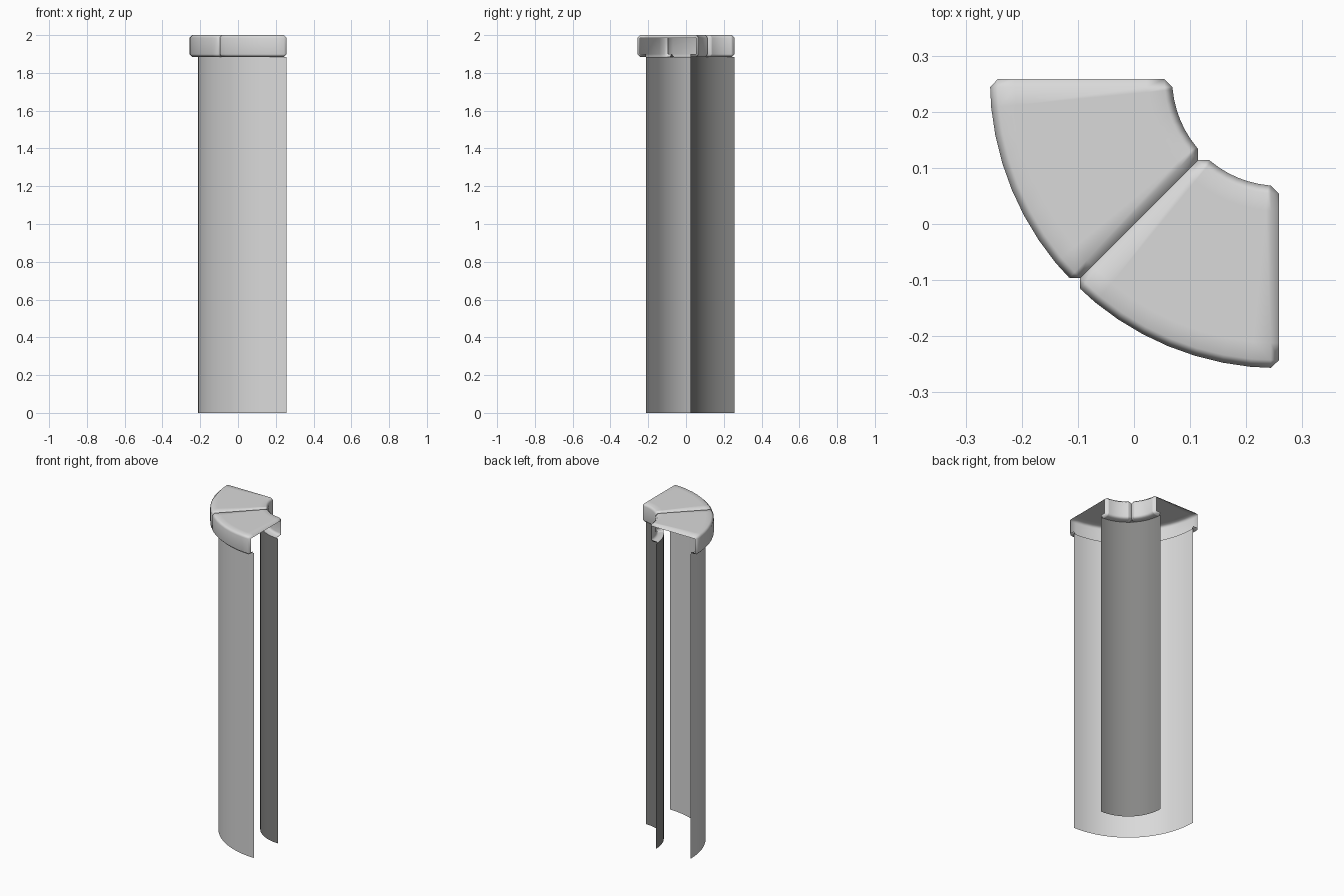
import bpy
import bmesh
from math import cos, sin, pi
from mathutils import Vector

if "Cube" in bpy.data.objects:
    bpy.data.objects.remove(bpy.data.objects["Cube"], do_unlink=True)

CENTRE = 0.258                  # both walls and coping turn about this corner
CAP_BOTTOM, CAP_TOP = 1.885, 2.0
CAP_IN, WALL_IN, WALL_OUT, CAP_OUT = 0.19, 0.235, 0.47, 0.515
STEPS = 8


def material(name, colour):
    mat = bpy.data.materials.new(name)
    mat.use_nodes = True
    mat.diffuse_color = colour
    mat.node_tree.nodes["Principled BSDF"].inputs["Base Color"].default_value = colour
    return mat


pale = material("pale_grey_stone", (0.7, 0.7, 0.7, 1))
dark = material("dark_grey_stone", (0.24, 0.24, 0.235, 1))


def polar(radius, angle, z):
    return Vector((CENTRE + radius * cos(angle), CENTRE + radius * sin(angle), z))


def finish(bm, name, mat):
    mesh = bpy.data.meshes.new(name)
    bm.to_mesh(mesh)
    bm.free()
    obj = bpy.data.objects.new(name, mesh)
    bpy.context.collection.objects.link(obj)
    mesh.materials.append(mat)
    bpy.ops.object.select_all(action="DESELECT")
    obj.select_set(True)
    bpy.context.view_layer.objects.active = obj
    bpy.ops.object.shade_smooth_by_angle(angle=pi / 3)
    return obj


# Thin curved wall skin, a quarter turn
def wall_skin(name, radius, outward, mat):
    bm = bmesh.new()
    count = 2 * STEPS
    rows = [[bm.verts.new(polar(radius, pi + pi / 2 * i / count, z)) for i in range(count + 1)]
            for z in (0, CAP_BOTTOM)]
    low, high = rows
    for i in range(count):
        face = bm.faces.new((low[i], low[i + 1], high[i + 1], high[i]))
        if not outward:
            face.normal_flip()
    finish(bm, name, mat)


# Hollow coping block: bevelled sector, open at its ends and between the walls
def coping(name, start):
    bm = bmesh.new()
    radii = (CAP_IN, WALL_IN, WALL_OUT, CAP_OUT)
    angles = [start + pi / 4 * i / STEPS for i in range(STEPS + 1)]
    grid = [[[bm.verts.new(polar(r, a, z)) for a in angles] for r in radii]
            for z in (CAP_BOTTOM, CAP_TOP)]
    low, high = grid
    for j in range(3):
        for i in range(STEPS):
            for layer in grid:
                bm.faces.new((layer[j][i], layer[j + 1][i], layer[j + 1][i + 1], layer[j][i + 1]))
        for i in (0, STEPS):
            bm.faces.new((low[j][i], low[j + 1][i], high[j + 1][i], high[j][i]))
    for j in (0, 3):
        for i in range(STEPS):
            bm.faces.new((low[j][i], low[j][i + 1], high[j][i + 1], high[j][i]))
    bmesh.ops.recalc_face_normals(bm, faces=bm.faces)
    sharp = [e for e in bm.edges if e.calc_face_angle() > 1]
    bmesh.ops.bevel(bm, geom=sharp, offset=0.014, segments=1, affect="EDGES", profile=0.5)
    bm.normal_update()

    corner = Vector((CENTRE, CENTRE, 0))
    ends = [Vector((sin(a), -cos(a), 0)) for a in (angles[0], angles[-1])]

    def is_open(face):
        c = face.calc_center_median() - corner
        if any(abs(face.normal.dot(n)) > 0.995 and abs(c.dot(n)) < 0.002 for n in ends):
            return True
        return c.z < CAP_BOTTOM + 0.02 and WALL_IN < c.xy.length < WALL_OUT

    bmesh.ops.delete(bm, geom=[f for f in bm.faces if is_open(f)], context="FACES")
    obj = finish(bm, name, pale)
    # Keep the broad faces flat and let only the bevels round off
    weighted = obj.modifiers.new("flat_faces", "WEIGHTED_NORMAL")
    weighted.keep_sharp = True


wall_skin("outer_wall", WALL_OUT, True, pale)
wall_skin("inner_wall", WALL_IN, False, dark)
coping("coping_left", pi)
coping("coping_right", pi * 1.25)
